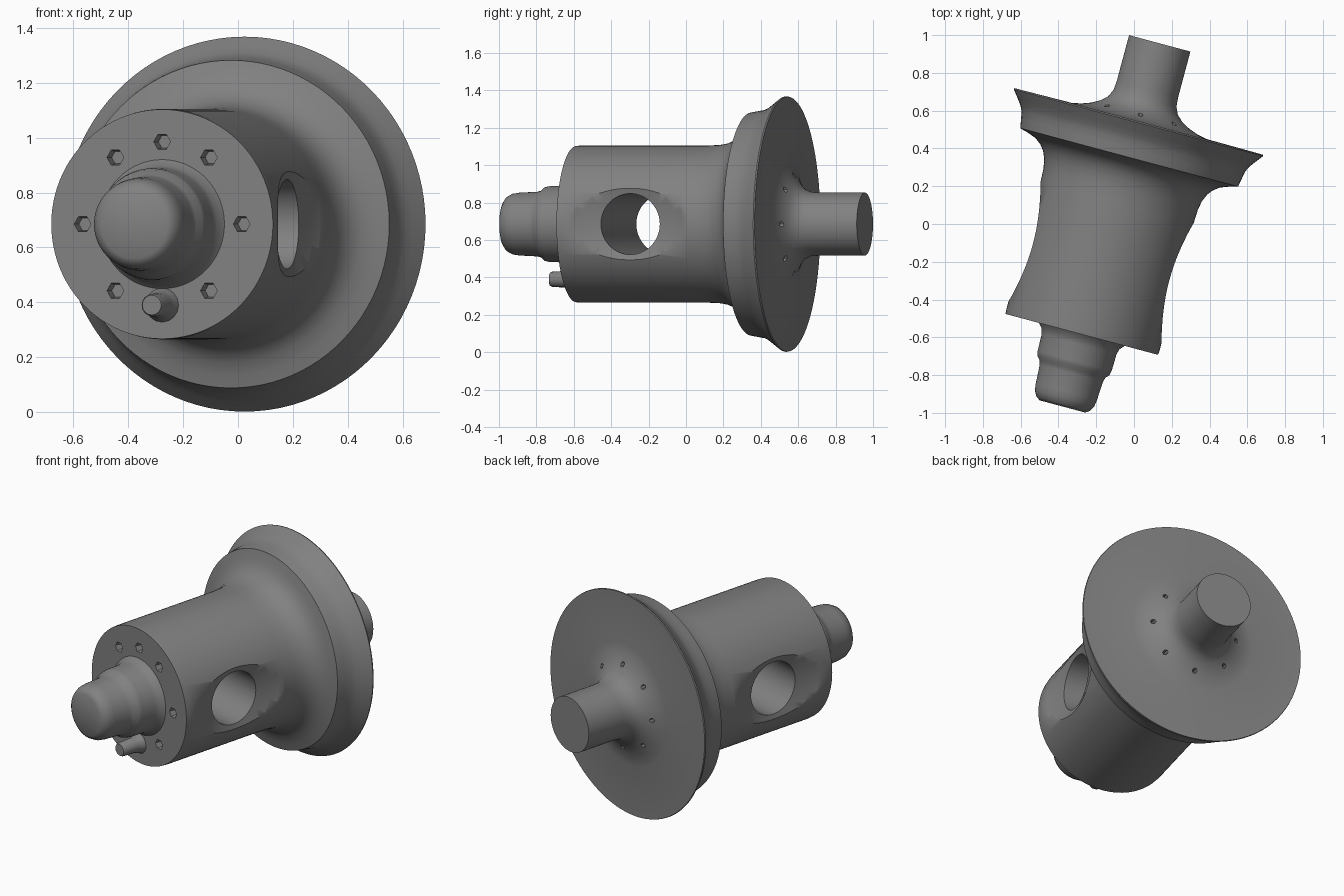
import bpy, bmesh, math
from mathutils import Matrix, Vector

if "Cube" in bpy.data.objects:
    bpy.data.objects.remove(bpy.data.objects["Cube"])

# Shared placement: the part's axis is local +Y, turned 15 degrees about z
PLACE = Matrix.Translation((-0.12, 0, 0.685)) @ Matrix.Rotation(math.radians(-15), 4, 'Z')

# Dark grey metal
METAL = bpy.data.materials.new("dark_grey_metal")
METAL.diffuse_color = (0.22, 0.22, 0.22, 1)
METAL.use_nodes = True
METAL.node_tree.nodes["Principled BSDF"].inputs["Base Color"].default_value = METAL.diffuse_color


def lathe(bm, profile, segs, mat=Matrix()):
    """Revolve (y, radius) points about local Y and cap both ends."""
    rings = []
    for y, r in profile:
        rings.append([bm.verts.new(mat @ Vector((r * math.cos(2 * math.pi * i / segs), y,
                                                 r * math.sin(2 * math.pi * i / segs))))
                      for i in range(segs)])
    for a, b in zip(rings, rings[1:]):
        for i in range(segs):
            j = (i + 1) % segs
            bm.faces.new((a[i], a[j], b[j], b[i]))
    bm.faces.new(rings[0])
    bm.faces.new(rings[-1])


def finish(name, bm):
    bmesh.ops.recalc_face_normals(bm, faces=bm.faces)
    me = bpy.data.meshes.new(name)
    bm.to_mesh(me)
    bm.free()
    me.materials.append(METAL)
    ob = bpy.data.objects.new(name, me)
    bpy.context.collection.objects.link(ob)
    ob.matrix_world = PLACE
    return ob


def ring_spots(radius, y, degrees):
    for d in degrees:
        a = math.radians(d)
        yield Matrix.Translation((radius * math.cos(a), y, radius * math.sin(a)))


# Main turned body: front stub, collar, barrel, flared flange, rear stub
bm = bmesh.new()
lathe(bm, [(-1.0, 0.125), (-0.985, 0.147), (-0.955, 0.163), (-0.92, 0.168), (-0.82, 0.173),
           (-0.795, 0.18), (-0.775, 0.198), (-0.75, 0.203), (-0.66, 0.205), (-0.63, 0.213),
           (-0.605, 0.235), (-0.605, 0.418), (-0.58, 0.42), (0.12, 0.42), (0.19, 0.423),
           (0.24, 0.432), (0.28, 0.449), (0.31, 0.472), (0.335, 0.505), (0.352, 0.55),
           (0.365, 0.597), (0.41, 0.605), (0.45, 0.612), (0.48, 0.626), (0.51, 0.648),
           (0.555, 0.683), (0.562, 0.681), (0.565, 0.37), (0.575, 0.32), (0.593, 0.27),
           (0.62, 0.222), (0.65, 0.19), (0.69, 0.172), (0.74, 0.168), (0.99, 0.168)], 96)
body = finish("spindle_body", bm)

# Cross hole with softly dished mouths
bm = bmesh.new()
half = [(0.0, 0.162), (0.366, 0.163), (0.376, 0.20), (0.391, 0.25), (0.408, 0.30),
        (0.43, 0.35), (0.5, 0.36)]
side = Matrix.Translation((0, -0.21, 0)) @ Matrix.Rotation(math.radians(90), 4, 'Z')
lathe(bm, [(-y, r) for y, r in half[:0:-1]] + half, 64, side)
hole = finish("cross_hole_cutter", bm)

# Small sockets around both stubs (the bottom front one holds the pin)
bm = bmesh.new()
for m in ring_spots(0.3, -0.605, (0, 54, 90, 126, 180, 234, 306)):
    lathe(bm, [(-0.05, 0.038), (0.045, 0.026)], 6, m)
for m in ring_spots(0.26, 0.597, range(0, 360, 45)):
    lathe(bm, [(-0.035, 0.012), (0.05, 0.018)], 6, m)
sockets = finish("socket_cutter", bm)

for cutter in (hole, sockets):
    mod = body.modifiers.new("cut", 'BOOLEAN')
    mod.operation = 'DIFFERENCE'
    mod.solver = 'EXACT'
    mod.object = cutter
    cutter.hide_render = True

# Locating pin on the front face
bm = bmesh.new()
lathe(bm, [(-0.75, 0.036), (-0.74, 0.041), (-0.65, 0.045), (-0.625, 0.052), (-0.58, 0.075)],
      16, Matrix.Translation((0, 0, -0.295)))
pin = finish("locating_pin", bm)

# Apply cuts, remove cutters, smooth with crisp edges
bpy.context.view_layer.update()
bpy.context.view_layer.objects.active = body
body.select_set(True)
for mod in list(body.modifiers):
    bpy.ops.object.modifier_apply(modifier=mod.name)
for cutter in (hole, sockets):
    bpy.data.objects.remove(cutter)
pin.select_set(True)
bpy.ops.object.shade_smooth_by_angle(angle=math.radians(35))
